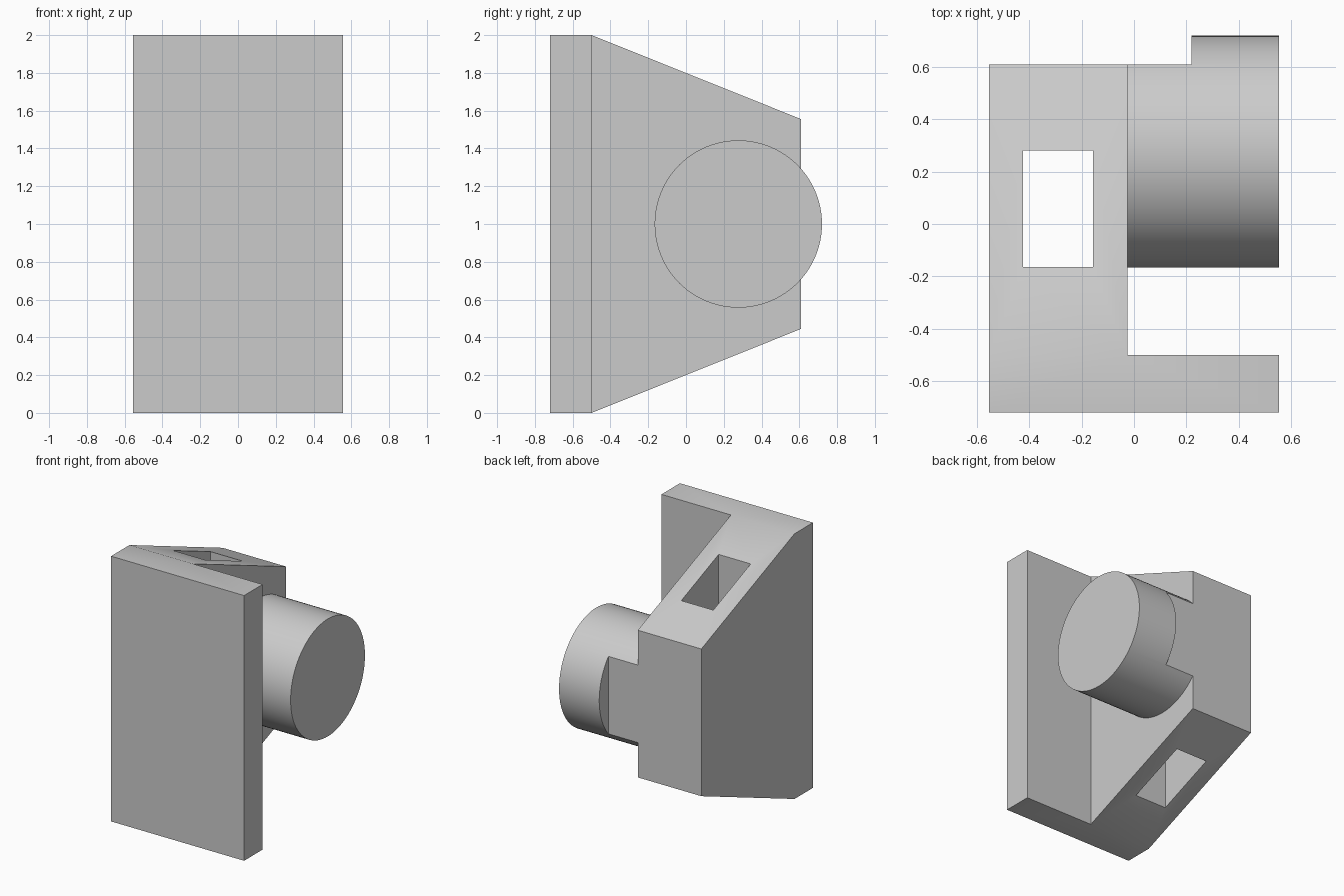
import bpy
import bmesh
from math import radians
from mathutils import Matrix

cube = bpy.data.objects.get("Cube")
if cube:
    bpy.data.objects.remove(cube, do_unlink=True)

# Plain grey finish
grey = bpy.data.materials.new("plain grey")
grey.use_nodes = True
colour = (0.6, 0.6, 0.6, 1)
grey.diffuse_color = colour
grey.node_tree.nodes["Principled BSDF"].inputs["Base Color"].default_value = colour


def finish(name, bm):
    bmesh.ops.recalc_face_normals(bm, faces=bm.faces)
    mesh = bpy.data.meshes.new(name)
    bm.to_mesh(mesh)
    bm.free()
    mesh.materials.append(grey)
    obj = bpy.data.objects.new(name, mesh)
    bpy.context.collection.objects.link(obj)
    return obj


def prism(name, profile, x0, x1):
    """Extrude a (y, z) profile along x."""
    bm = bmesh.new()
    face = bm.faces.new([bm.verts.new((x0, y, z)) for y, z in profile])
    result = bmesh.ops.extrude_face_region(bm, geom=[face])
    verts = [v for v in result["geom"] if isinstance(v, bmesh.types.BMVert)]
    bmesh.ops.translate(bm, verts=verts, vec=(x1 - x0, 0, 0))
    return finish(name, bm)


def box(name, x0, x1, y0, y1, z0, z1):
    return prism(name, [(y0, z0), (y1, z0), (y1, z1), (y0, z1)], x0, x1)


def combine(target, other, operation):
    """Apply a boolean and discard the helper."""
    other.hide_render = True
    mod = target.modifiers.new("combine", "BOOLEAN")
    mod.operation = operation
    mod.solver = "EXACT"
    mod.object = other
    bpy.context.view_layer.objects.active = target
    bpy.ops.object.modifier_apply(modifier=mod.name)
    bpy.data.objects.remove(other, do_unlink=True)


half, inner, front, step, back = 0.555, -0.025, -0.72, -0.5, 0.61

# Tapered arm, sharing its front with the plate
bracket = prism("bracket", [(front, 0), (step, 0), (back, 0.445), (back, 1.555),
                            (step, 2), (front, 2)], -half, inner)

# Upright front plate
combine(bracket, box("plate", -half, half, front, step, 0, 2), "UNION")

# Round peg, trimmed flush with the back of the arm near its root
root = -0.08
bm = bmesh.new()
bmesh.ops.create_cone(bm, cap_ends=True, segments=96, radius1=0.443, radius2=0.443,
                      depth=half - root,
                      matrix=Matrix.Translation(((half + root) / 2, 0.277, 1))
                      @ Matrix.Rotation(radians(90), 4, "Y"))
peg = finish("peg", bm)
combine(peg, box("trim", -0.5, 0.22, back, 1, 0, 2), "DIFFERENCE")
combine(bracket, peg, "UNION")

# Rectangular slot running vertically through the arm
combine(bracket, box("slot", -0.424, -0.157, -0.165, 0.28, -0.5, 2.5), "DIFFERENCE")

bpy.ops.object.select_all(action="DESELECT")
bracket.select_set(True)
bpy.context.view_layer.objects.active = bracket
bpy.ops.object.shade_smooth_by_angle(angle=radians(30))
